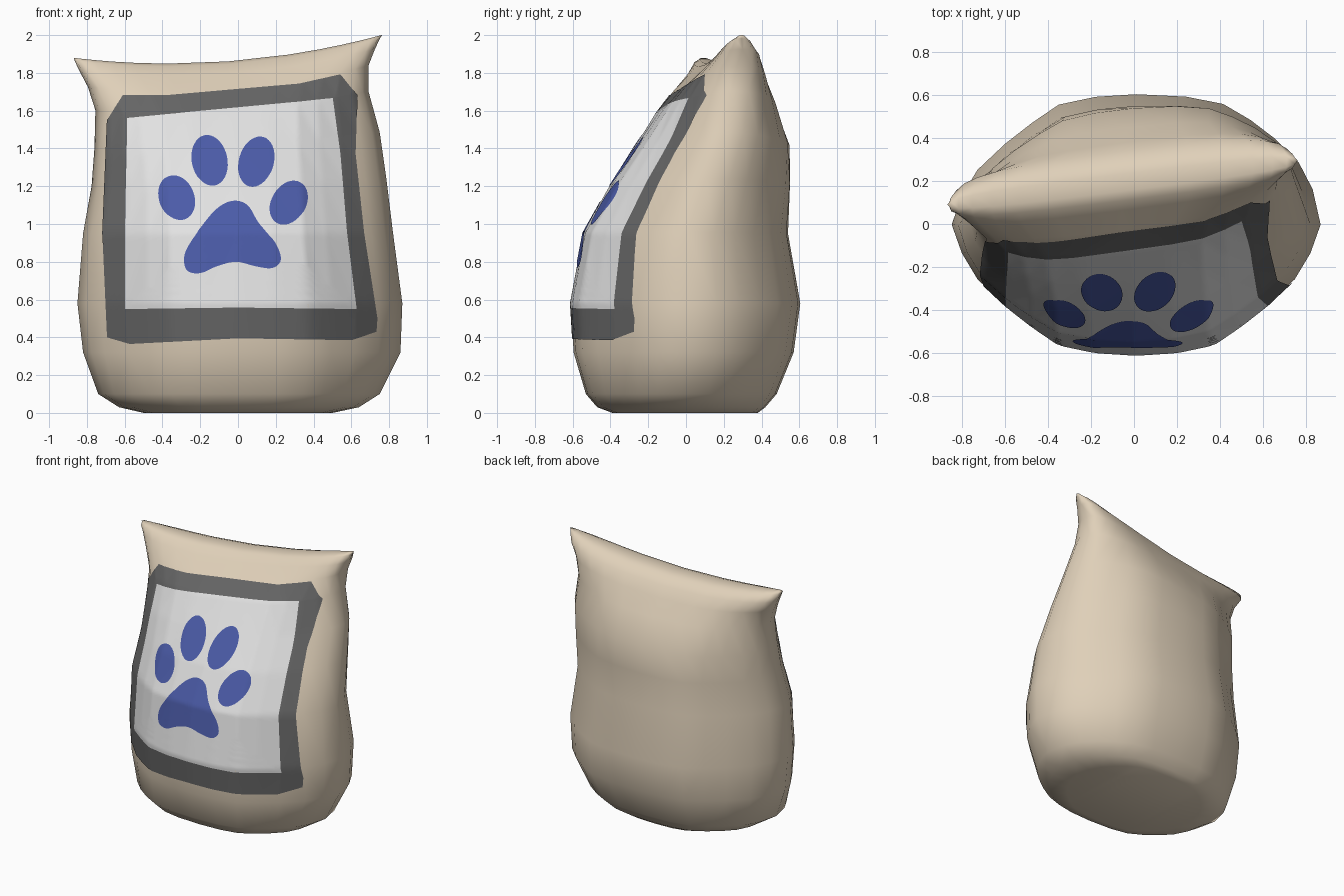
import bpy, bmesh, math
from mathutils import Vector
from mathutils.bvhtree import BVHTree

if "Cube" in bpy.data.objects:
    bpy.data.objects.remove(bpy.data.objects["Cube"])


def material(name, rgb):
    m = bpy.data.materials.new(name)
    m.diffuse_color = (*rgb, 1)
    m.use_nodes = True
    m.node_tree.nodes["Principled BSDF"].inputs["Base Color"].default_value = m.diffuse_color
    return m


tan = material("tan_cloth", (0.74, 0.63, 0.485))
grey = material("dark_grey", (0.13, 0.13, 0.13))
white = material("off_white", (0.76, 0.76, 0.76))
blue = material("blue", (0.07, 0.105, 0.39))


def finish(bm, name, mat):
    me = bpy.data.meshes.new(name)
    bm.to_mesh(me)
    bm.free()
    me.materials.append(mat)
    for p in me.polygons:
        p.use_smooth = True
    ob = bpy.data.objects.new(name, me)
    bpy.context.collection.objects.link(ob)
    return ob


# Sack: lofted cross-sections (z, left, right, front, back, lean,
# boxiness of the back-right, back-left, front-left and front-right quarters)
ROWS = [(0.00, .50, .50, -.39, .38, 0, (.4, .4, .4, .3)),
        (0.03, .63, .64, -.47, .42, 0, (.4, .4, .4, .3)),
        (0.10, .74, .75, -.53, .48, 0, (.4, .3, .35, .2)),
        (0.32, .82, .86, -.595, .57, 0, (.35, .1, .05, 0)),
        (0.58, .85, .87, -.61, .605, 0, (.3, 0, 0, 0)),
        (0.95, .82, .82, -.54, .54, .05, (.3, 0, .1, 0)),
        (1.20, .775, .785, -.40, .55, .3, (.3, 0, .3, 0)),
        (1.40, .76, .75, -.265, .54, .65, (.3, .1, .5, .05)),
        (1.60, .755, .69, -.13, .455, .9, (.6, .3, .6, .35)),
        (1.72, .795, .69, -.02, .385, 1, (1, .6, .8, .6)),
        (1.80, .84, .725, .07, .345, 1, (1, 1, 1, 1)),
        (1.85, .865, .752, .115, .285, 1, (1, 1, 1, 1)),
        (1.865, .87, .763, .16, .24, 1, (1, 1, 1, 1))]
# Quarter of the faceted lower cross-section
QUARTER = [(1, 0), (.945, .22), (.86, .42), (.71, .62), (.565, .78), (.42, .92), (.22, .98), (0, 1)]
Q = len(QUARTER) - 1
N = 4 * Q


def section(i, boxes):
    """Point i on a unit ring, from faceted lozenge (box 0) to rounded box (box 1)."""
    quad, k = divmod(i, Q)
    box = boxes[quad]
    k = k if quad % 2 == 0 else Q - k
    a = math.pi / 2 * k / Q
    e = 2 / 3.2
    bx, by = max(math.cos(a), 0) ** e if k < Q else 0, math.sin(a) ** e
    x, y = QUARTER[k][0] * (1 - box) + bx * box, QUARTER[k][1] * (1 - box) + by * box
    return (x if quad in (0, 3) else -x), (y if quad < 2 else -y)


bm = bmesh.new()
rings = []
for z, xl, xr, yf, yb, lean, boxes in ROWS:
    ring = []
    for i in range(N):
        u, v = section(i, boxes)
        x = (xr - xl) / 2 + (xr + xl) / 2 * u
        y = (yf + yb) / 2 + (yb - yf) / 2 * v + 0.126 * lean * x
        ring.append(bm.verts.new((x, y, z + lean * (0.087 * x + 0.1195 * x * x))))
    rings.append(ring)
for lo, hi in zip(rings, rings[1:]):
    for i in range(N):
        j = (i + 1) % N
        bm.faces.new((lo[i], lo[j], hi[j], hi[i]))
# Base and top seam closed with strips running front to back
for r in (rings[0], rings[-1]):
    for i in range(N // 2):
        bm.faces.new(list(dict.fromkeys((r[i], r[i + 1], r[(N - i - 1) % N], r[(N - i) % N]))))
bmesh.ops.recalc_face_normals(bm, faces=bm.faces)
bmesh.ops.triangulate(bm, faces=bm.faces)
tree = BVHTree.FromBMesh(bm)
finish(bm, "sack_body", tan)


def drape(x, z, off):
    """Point on the front of the sack, lifted slightly off it."""
    hit, n, _, _ = tree.ray_cast(Vector((x, -3, z)), Vector((0, 1, 0)))
    if hit is None:
        hit, n, _, _ = tree.find_nearest(Vector((x, 0, z)))
    return hit + n * off


def dense(pts, n=14):
    out = []
    for (x0, z0), (x1, z1) in zip(pts, pts[1:] + pts[:1]):
        out += [(x0 + (x1 - x0) * k / n, z0 + (z1 - z0) * k / n) for k in range(n)]
    return out


def smooth_loop(pts, n=6):
    """Closed Catmull-Rom curve through the points."""
    out, c = [], len(pts)
    for i in range(c):
        p = [Vector(pts[(i + k - 1) % c]) for k in range(4)]
        for k in range(n):
            t = k / n
            v = 0.5 * (2 * p[1] + (p[2] - p[0]) * t + (2 * p[0] - 5 * p[1] + 4 * p[2] - p[3]) * t * t
                       + (3 * p[1] - p[0] - 3 * p[2] + p[3]) * t ** 3)
            out.append((v.x, v.y))
    return out


def patch(name, outer, inner, mat, steps, off):
    """Thin printed patch between two matching outlines, draped on the sack."""
    bm = bmesh.new()
    loops = []
    for s in range(steps + 1):
        t = s / steps
        loops.append([bm.verts.new(drape(a[0] + (b[0] - a[0]) * t, a[1] + (b[1] - a[1]) * t, off))
                      for a, b in zip(outer, inner)])
    n = len(outer)
    for lo, hi in zip(loops, loops[1:]):
        for i in range(n):
            j = (i + 1) % n
            bm.faces.new((lo[i], lo[j], hi[j], hi[i]))
    bmesh.ops.remove_doubles(bm, verts=bm.verts, dist=0.0005)
    bm.normal_update()
    for f in bm.faces:
        if f.normal.y > 0:
            f.normal_flip()
    return finish(bm, name, mat)


# Label: dark border around a pale panel (outer and inner outlines in step)
OUTER = [(-.61, 1.68), (-.37, 1.68), (.32, 1.74), (.54, 1.79), (.63, 1.68), (.62, 1.37),
         (.665, .95), (.735, .5), (.73, .43), (.6, .385), (0, .395), (-.57, .365),
         (-.69, .40), (-.715, .95), (-.69, 1.55)]
TL, TR, BR, BL = (-.585, 1.56), (.50, 1.665), (.625, .55), (-.595, .55)
INNER = [TL, (-.37, 1.58), (.32, 1.645), TR, TR, (.54, 1.37), (.575, .95), BR, BR, BR,
         (0, .558), BL, BL, (-.595, .95), TL]
outer, inner = dense(OUTER), dense(INNER)
patch("label_border", outer, inner, grey, 8, 0.005)
patch("label_panel", inner, [(0, 1.08)] * len(inner), white, 40, 0.005)

# Paw print: four oval toes and a rounded pad
TOES = [(-.322, 1.135, .092, .122, 22), (-.15, 1.332, .094, .136, 12),
        (.096, 1.325, .092, .136, -16), (.266, 1.108, .09, .124, -30)]
for k, (cx, cz, rx, rz, deg) in enumerate(TOES):
    c, s = math.cos(math.radians(deg)), math.sin(math.radians(deg))
    oval = []
    for i in range(36):
        a = 2 * math.pi * i / 36
        u, v = rx * math.cos(a), rz * math.sin(a)
        oval.append((cx + u * c - v * s, cz + u * s + v * c))
    patch(f"paw_toe_{k + 1}", oval, [(cx, cz)] * 36, blue, 8, 0.0095)

pad = smooth_loop([(-.03, 1.118), (.05, 1.095), (.11, 1.0), (.195, .90), (.225, .81), (.18, .765),
                   (.09, .775), (-.01, .798), (-.11, .775), (-.2, .738), (-.27, .755),
                   (-.28, .84), (-.22, .945), (-.12, 1.07)])
patch("paw_pad", pad, [(-.02, .90)] * len(pad), blue, 12, 0.0095)
